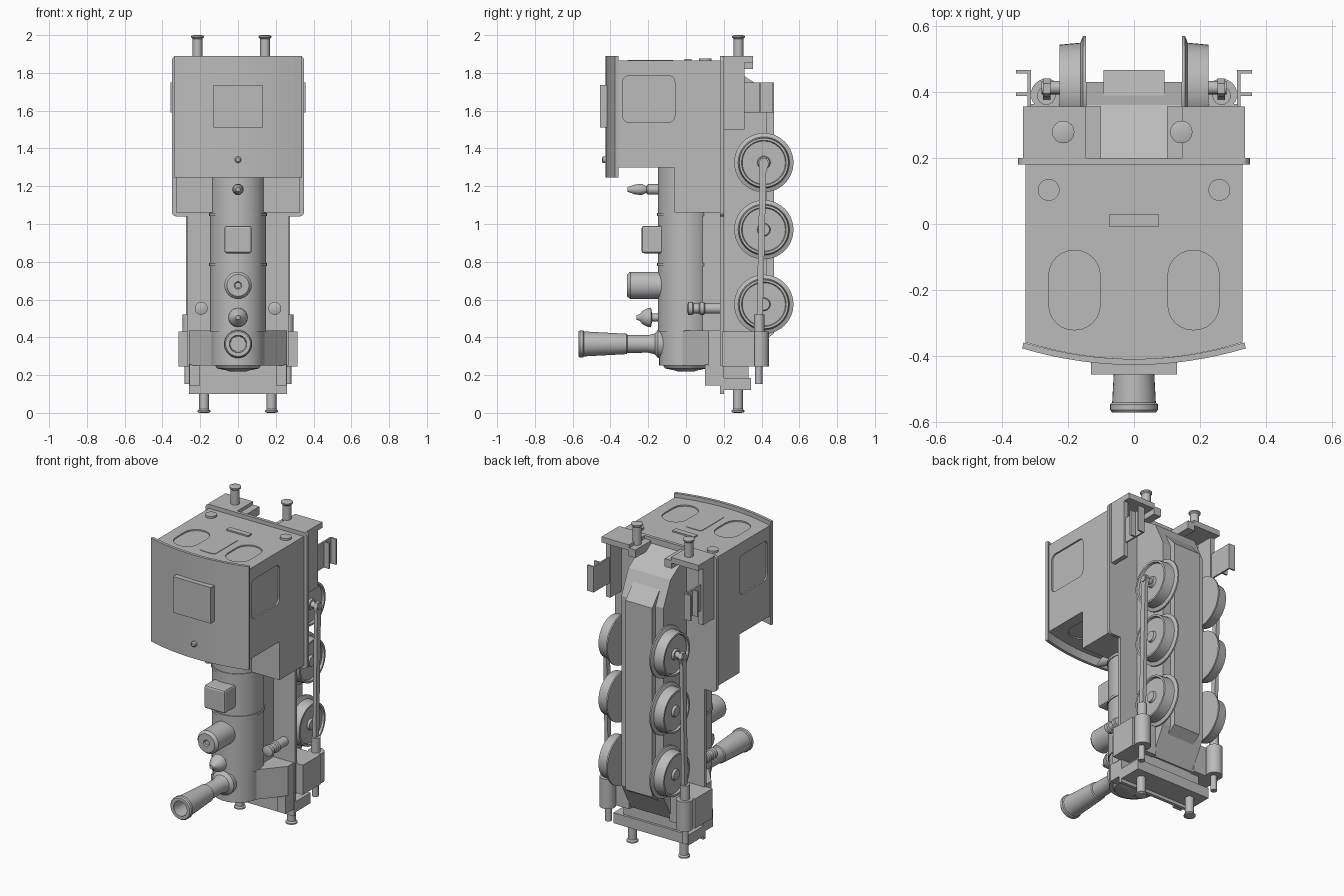
import bpy, bmesh, math
from mathutils import Matrix, Vector

if "Cube" in bpy.data.objects:
    bpy.data.objects.remove(bpy.data.objects["Cube"])

grey = bpy.data.materials.new("plain grey")
grey.use_nodes = True
grey.diffuse_color = (0.5, 0.5, 0.5, 1)
grey.node_tree.nodes["Principled BSDF"].inputs["Base Color"].default_value = (0.5, 0.5, 0.5, 1)

AXES = {"z": Matrix(), "-y": Matrix.Rotation(math.pi / 2, 4, "X"),
        "x": Matrix.Rotation(math.pi / 2, 4, "Y"), "-x": Matrix.Rotation(-math.pi / 2, 4, "Y"),
        "-z": Matrix.Rotation(math.pi, 4, "X")}


def finish(name, bm, smooth=False):
    bmesh.ops.recalc_face_normals(bm, faces=bm.faces)
    mesh = bpy.data.meshes.new(name)
    bm.to_mesh(mesh)
    bm.free()
    ob = bpy.data.objects.new(name, mesh)
    bpy.context.collection.objects.link(ob)
    mesh.materials.append(grey)
    if smooth:
        bpy.ops.object.select_all(action="DESELECT")
        ob.select_set(True)
        bpy.context.view_layer.objects.active = ob
        bpy.ops.object.shade_smooth_by_angle(angle=math.radians(35))
    return ob


def box(name, x, y, z):
    bm = bmesh.new()
    bmesh.ops.create_cube(bm, size=1)
    for v in bm.verts:
        v.co = Vector([(r[0] + r[1]) / 2 + c * (r[1] - r[0]) for r, c in zip((x, y, z), v.co)])
    return finish(name, bm)


def pair(name, x, y, z):
    return [box(side + name, sorted((s * x[0], s * x[1])), y, z)
            for s, side in ((1, "left_"), (-1, "right_"))]


def lathe(name, profile, at, axis="z", sides=32):
    """Spin (radius, height) points around an axis and cap the ends."""
    bm = bmesh.new()
    rings = []
    for r, h in profile:
        rings.append([bm.verts.new((r * math.cos(a), r * math.sin(a), h))
                      for a in (math.tau * i / sides for i in range(sides))])
    for a, b in zip(rings, rings[1:]):
        for i in range(sides):
            j = (i + 1) % sides
            bm.faces.new((a[i], a[j], b[j], b[i]))
    bm.faces.new(rings[0])
    bm.faces.new(rings[-1])
    bm.transform(Matrix.Translation(at) @ AXES[axis])
    return finish(name, bm, True)


def prism(name, outline, lo, hi, axis="z"):
    """Extrude an outline: (x, y) along z, or (y, z) along x."""
    bm = bmesh.new()
    put = (lambda p, h: (p[0], p[1], h)) if axis == "z" else (lambda p, h: (h, p[0], p[1]))
    a, b = [[bm.verts.new(put(p, h)) for p in outline] for h in (lo, hi)]
    bm.faces.new(a)
    bm.faces.new(b)
    for i in range(len(a)):
        j = (i + 1) % len(a)
        bm.faces.new((a[i], a[j], b[j], b[i]))
    return finish(name, bm)


def rounded(cx, cy, w, h, r, steps=6):
    pts = []
    for k, (sx, sy) in enumerate(((1, 1), (-1, 1), (-1, -1), (1, -1))):
        for i in range(steps + 1):
            a = math.pi / 2 * (k + i / steps)
            pts.append((cx + sx * (w / 2 - r) + r * math.cos(a),
                        cy + sy * (h / 2 - r) + r * math.sin(a)))
    return pts


def cut(target, cutter):
    cutter.hide_render = True
    cutter.hide_viewport = True
    cutter.display_type = "WIRE"
    mod = target.modifiers.new("cut", "BOOLEAN")
    mod.operation = "DIFFERENCE"
    mod.solver = "EXACT"
    mod.object = cutter


def arc(top, half):
    return [(half * t / 8, top + 0.05 * (t / 8) ** 2) for t in range(-8, 9)]


# Cab with curved top, recessed side panels and oval end windows
cab = prism("cab", arc(-0.408, 0.328) + [(0.328, 0.185), (-0.328, 0.185)], 1.3, 1.865)
for s in (1, -1):
    cut(cab, prism("side_window_cutter", rounded(-0.197, 1.662, 0.275, 0.245, 0.03),
                   s * 0.318, s * 0.4, "x"))
    for z in (1.3, 1.865):
        cut(cab, prism("end_window_cutter", rounded(s * 0.18, -0.2, 0.155, 0.24, 0.075),
                       z - 0.008, z + 0.008))
    lathe("rear_lamp", [(0.033, 0), (0.033, 0.012)], (s * 0.258, 0.103, 1.865), sides=24)
box("rear_plate", (-0.075, 0.075), (-0.007, 0.028), (1.86, 1.874))
prism("rear_centre_panel", rounded(0, -0.19, 0.11, 0.24, 0.02), 1.86, 1.868)
prism("roof", arc(-0.426, 0.338) + arc(-0.408, 0.334)[::-1], 1.245, 1.89)
box("roof_hatch", (-0.13, 0.13), (-0.455, -0.39), (1.51, 1.735))
lathe("roof_stud", [(0.017, 0), (0.017, 0.03), (0.01, 0.036)], (0, -0.41, 1.34), "-y", 16)
box("side_tanks", (-0.328, 0.328), (-0.06, 0.185), (1.06, 1.3))

# Running plate, wide under the cab and narrow ahead of it
prism("cab_footplate", [(x, z) for x, z in rounded(0, 1.465, 0.7, 0.85, 0.025)], 0, 0.02)
plate = bpy.data.objects["cab_footplate"]
plate.rotation_euler = (math.pi / 2, 0, 0)
plate.location.y = 0.2
box("running_plate", (-0.268, 0.268), (0.18, 0.2), (0.25, 1.1))
box("front_plate", (-0.26, 0.26), (0.18, 0.2), (0.1, 0.26))

# Boiler, bands and smokebox
lathe("boiler", [(0.148, 0.43), (0.148, 1.31)], (0, 0, 0), sides=40)
for z in (0.785, 1.05):
    lathe("boiler_band", [(0.153, z - 0.008), (0.153, z + 0.008)], (0, 0, 0), sides=40)
lathe("smokebox", [(0.04, 0.218), (0.06, 0.225), (0.11, 0.235), (0.12, 0.25), (0.142, 0.25),
                   (0.142, 0.44)], (0, 0, 0), sides=40)
prism("smokebox_saddle", [(-0.14, -0.02), (0.14, -0.02), (0.26, 0.12), (0.26, 0.185),
                          (-0.26, 0.185), (-0.26, 0.12)], 0.25, 0.435)
box("boiler_cradle", (-0.12, 0.12), (0.05, 0.185), (0.43, 1.1))

# Fittings along the boiler top
lathe("chimney", [(0.075, 0.12), (0.075, 0.148), (0.055, 0.165), (0.046, 0.2), (0.048, 0.31),
                  (0.054, 0.315), (0.066, 0.54), (0.072, 0.545), (0.072, 0.562), (0.066, 0.57),
                  (0.046, 0.57), (0.04, 0.4)], (0, 0, 0.365), "-y")
lathe("bell", [(0.02, 0.12), (0.02, 0.18), (0.052, 0.185), (0.049, 0.205), (0.036, 0.23),
               (0.018, 0.245), (0.012, 0.262)], (0, 0, 0.505), "-y", 24)
lathe("steam_dome", [(0.072, 0.12), (0.072, 0.295), (0.058, 0.312), (0.02, 0.312),
                     (0.015, 0.305)], (0, 0, 0.675), "-y")
sand = box("sand_box", (-0.072, 0.072), (-0.235, -0.1), (0.845, 0.99))
bevel = sand.modifiers.new("bevel", "BEVEL")
bevel.width, bevel.segments = 0.012, 2
lathe("whistle", [(0.028, 0.12), (0.028, 0.2), (0.018, 0.21), (0.03, 0.235), (0.026, 0.27),
                  (0.012, 0.31)], (0, 0, 1.183), "-y", 16)

# Chassis with sloped ends
prism("chassis_keel", [(0.19, 0.33), (0.34, 0.33), (0.465, 0.42), (0.465, 1.6),
                       (0.335, 1.75), (0.19, 1.75)], -0.092, 0.092, "x")
prism("main_frame", [(0.19, 0.25), (0.34, 0.25), (0.43, 0.42), (0.43, 1.6),
                     (0.36, 1.75), (0.19, 1.86)], -0.145, 0.145, "x")
pair("rear_beam", (0.145, 0.335), (0.19, 0.355), (1.855, 1.89))
pair("rear_beam_tab", (0.1, 0.15), (0.19, 0.355), (1.82, 1.87))
pair("rear_side_frame", (0.305, 0.335), (0.19, 0.31), (1.5, 1.86))
pair("step_hanger", (0.312, 0.322), (0.29, 0.465), (1.59, 1.75))
pair("lower_step", (0.32, 0.357), (0.455, 0.465), (1.59, 1.75))
pair("upper_step", (0.32, 0.357), (0.387, 0.397), (1.59, 1.75))
box("front_beam", (-0.26, 0.26), (0.19, 0.345), (0.12, 0.185))
box("front_frame", (-0.2, 0.2), (0.19, 0.33), (0.18, 0.35))
pair("front_block", (0.2, 0.258), (0.1, 0.185), (0.145, 0.255))

# Buffers at both ends
BUFFER = [(0.026, -0.02), (0.026, 0.09), (0.034, 0.098), (0.034, 0.106), (0.02, 0.11)]
for x in (-0.214, 0.143):
    lathe("rear_buffer", BUFFER, (x, 0.278, 1.89), "z", 16)
for x in (-0.18, 0.177):
    lathe("front_buffer", BUFFER, (x, 0.275, 0.11), "-z", 16)

# Running gear on each side
WHEEL = [(0.157, 0.145), (0.157, 0.154), (0.136, 0.162), (0.13, 0.225), (0.118, 0.225),
         (0.114, 0.212), (0.035, 0.212), (0.03, 0.225)]
for s, axis in ((1, "x"), (-1, "-x")):
    for z in (1.325, 0.97, 0.575):
        lathe("wheel", WHEEL, (0, 0.412, z), axis, 40)
    prism("connecting_rod", [(0.395, 1.35), (0.425, 1.35), (0.44, 1.32), (0.425, 1.28),
                             (0.404, 0.4), (0.372, 0.4), (0.39, 1.28), (0.385, 1.32)],
          s * 0.252, s * 0.275, "x")
    lathe("crank_pin", [(0.02, 0.2), (0.02, 0.28)], (0, 0.412, 1.325), axis, 16)
    lathe("cylinder", [(0.047, 0.245), (0.047, 0.43)], (s * 0.265, 0.392, 0), sides=24)
    lathe("piston_gland", [(0.028, 0.42), (0.028, 0.52)], (s * 0.265, 0.388, 0), sides=16)
    lathe("piston_tail", [(0.019, 0.152), (0.019, 0.25)], (s * 0.265, 0.385, 0), sides=16)
    lathe("feed_valve", [(0.028, -0.185), (0.028, -0.1), (0.034, -0.095), (0.034, -0.075),
                         (0.026, -0.07), (0.026, -0.04), (0.034, -0.035), (0.034, -0.012),
                         (0.015, -0.005)], (s * 0.195, 0, 0.553), "-y", 20)
pair("cylinder_block", (0.14, 0.315), (0.19, 0.362), (0.245, 0.43))
